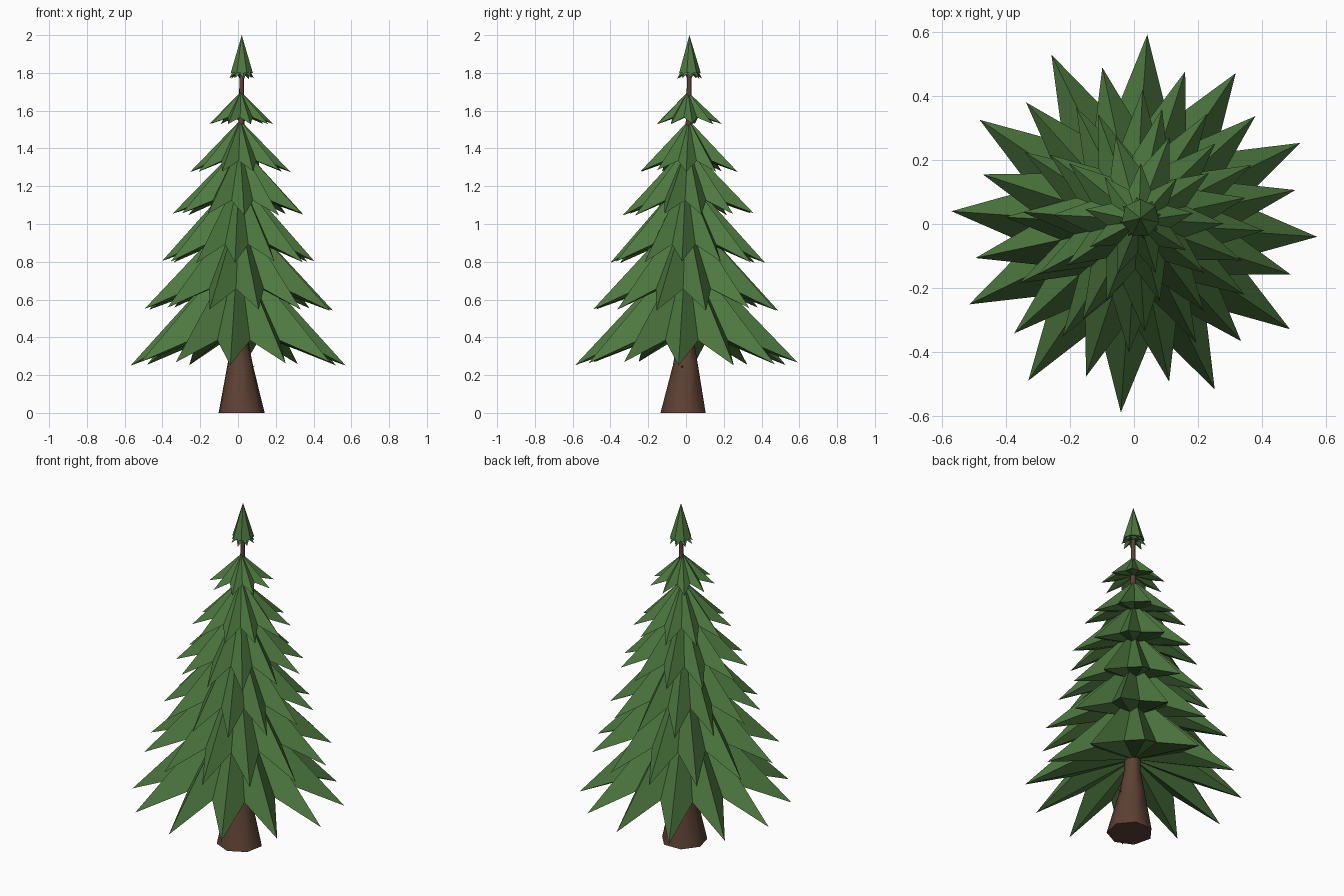
import bpy, bmesh, math, random
from mathutils import Vector

if "Cube" in bpy.data.objects:
    bpy.data.objects.remove(bpy.data.objects["Cube"])

random.seed(4)


def material(name, rgb):
    m = bpy.data.materials.new(name)
    m.diffuse_color = (*rgb, 1)
    m.use_nodes = True
    m.node_tree.nodes["Principled BSDF"].inputs["Base Color"].default_value = m.diffuse_color
    return m


GREEN = material("needle green", (0.075, 0.19, 0.05))
BROWN = material("bark brown", (0.11, 0.052, 0.034))


def finish(name, bm, mat, smooth=False):
    bmesh.ops.recalc_face_normals(bm, faces=bm.faces)
    me = bpy.data.meshes.new(name)
    for f in bm.faces:
        f.smooth = smooth
    bm.to_mesh(me)
    bm.free()
    me.materials.append(mat)
    ob = bpy.data.objects.new(name, me)
    bpy.context.collection.objects.link(ob)
    return ob


def star_tier(name, count, turn, radius, z_tip, z_top, cx, cy, notch=0.58):
    """Star-edged cone: low outer tips, higher inner notches, shallow hollow underside."""
    bm = bmesh.new()
    h = z_top - z_tip
    top = bm.verts.new((cx, cy, z_top))
    under = bm.verts.new((cx, cy, z_tip + 0.32 * h))
    ring = []
    for i in range(count * 2):
        a = math.radians(turn) + math.pi * i / count
        if i % 2 == 0:
            r, z = radius * random.uniform(0.975, 1.025), z_tip + random.uniform(-0.02, 0.02) * h
        else:
            r, z = radius * notch, z_tip + 0.2 * h
        ring.append(bm.verts.new((cx + r * math.cos(a), cy + r * math.sin(a), z)))
    for i, v in enumerate(ring):
        w = ring[(i + 1) % len(ring)]
        bm.faces.new((top, v, w))
        bm.faces.new((under, w, v))
    return finish(name, bm, GREEN)


def tube(name, sides, rings, mat, smooth):
    """Loft of (centre, radius) rings lying level, capped at both ends."""
    bm = bmesh.new()
    loops = []
    for c, r in rings:
        loops.append([bm.verts.new(Vector(c) + Vector((
            r * math.cos(2 * math.pi * k / sides + 0.25),
            r * math.sin(2 * math.pi * k / sides + 0.25), 0))) for k in range(sides)])
    for a, b in zip(loops, loops[1:]):
        for k in range(sides):
            n = (k + 1) % sides
            bm.faces.new((a[k], a[n], b[n], b[k]))
    bm.faces.new(loops[0][::-1])
    bm.faces.new(loops[-1])
    return finish(name, bm, mat, smooth)


# Trunk: flared foot tapering to a thin stem
trunk = tube("trunk", 7, [((0.02, -0.01, 0), 0.125), ((0.012, 0, 0.25), 0.07),
                          ((0.01, 0, 0.38), 0.046), ((0.01, 0.005, 1.0), 0.032),
                          ((0.018, 0.015, 1.55), 0.016), ((0.02, 0.018, 1.82), 0.011)],
             BROWN, True)
bpy.context.view_layer.objects.active = trunk
trunk.select_set(True)
bpy.ops.object.shade_smooth_by_angle(angle=math.radians(60))

# Small broken twig on the trunk
tube("twig", 4, [((0.05, -0.02, 0.22), 0.008), ((0.068, -0.02, 0.237), 0.006),
                 ((0.09, -0.02, 0.25), 0.002)], BROWN, False)

# Branch tiers, bottom to top: tips, turn, radius, tip height, apex height, centre
TIERS = [
    (12, -4, 0.58, 0.26, 0.88, 0.0, 0.0),
    (12, 12, 0.50, 0.55, 1.08, 0.005, 0.0),
    (12, -3, 0.41, 0.80, 1.26, 0.005, 0.0),
    (11, 12, 0.35, 1.05, 1.42, 0.01, 0.01),
    (10, -3, 0.27, 1.28, 1.55, 0.012, 0.015),
    (9, 8, 0.175, 1.53, 1.70, 0.015, 0.01),
]
for i, t in enumerate(TIERS):
    star_tier(f"branch_tier_{i + 1}", *t)

# Treetop: slim cone over a little ragged skirt
star_tier("treetop_skirt", 8, 10, 0.066, 1.77, 1.90, 0.02, 0.018, 0.7)
bm = bmesh.new()
bmesh.ops.create_cone(bm, cap_ends=True, segments=7, radius1=0.06, radius2=0, depth=0.2)
bmesh.ops.translate(bm, verts=bm.verts, vec=(0.02, 0.018, 1.9))
finish("treetop_cone", bm, GREEN)
